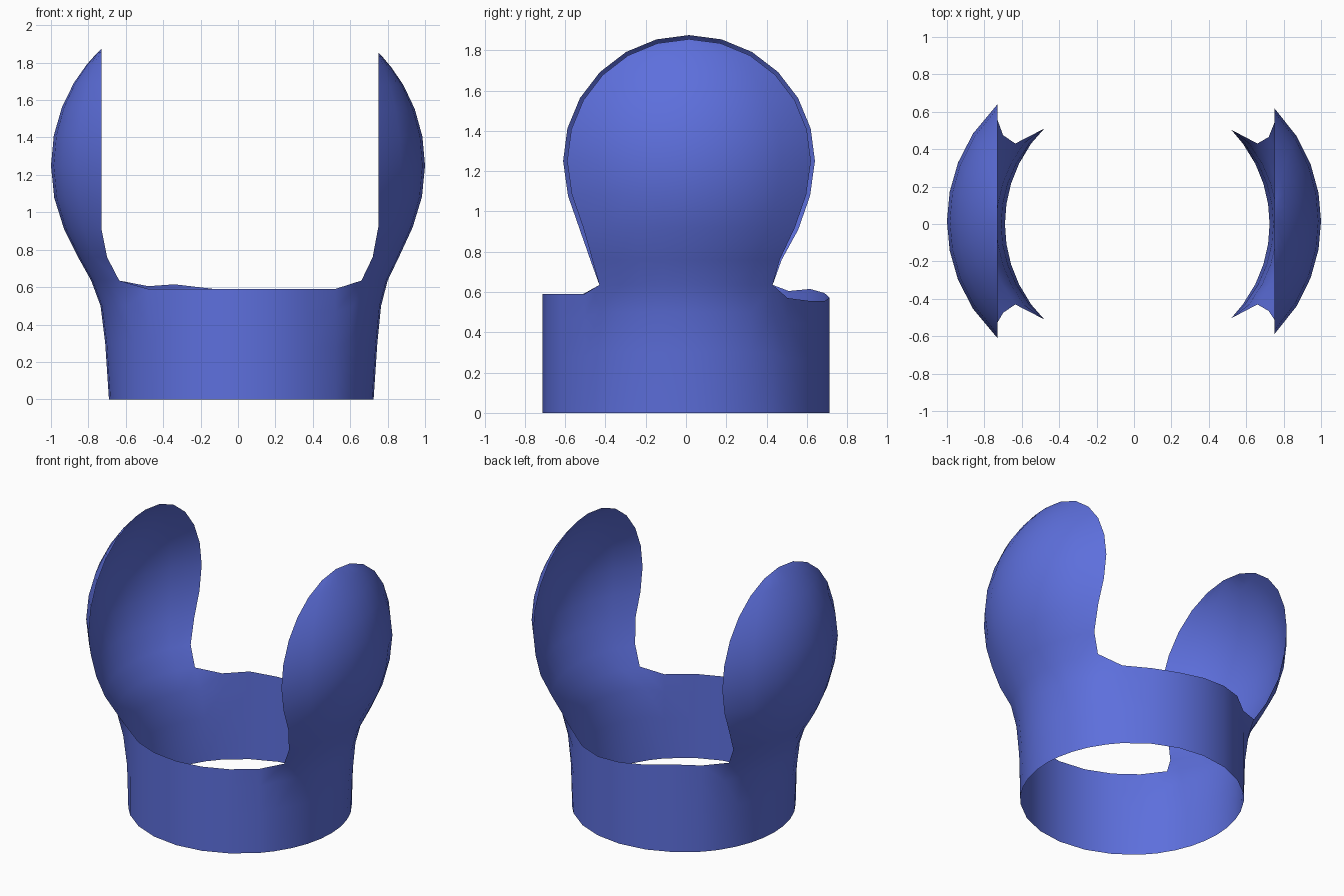
import bpy, bmesh, math

if "Cube" in bpy.data.objects:
    bpy.data.objects.remove(bpy.data.objects["Cube"])

SEG = 8              # columns across each cup
RING_R, RING_X = 0.712, 0.017
bm = bmesh.new()


def arc(u, w, h):
    """Rise at u (-1..1) of a circular arc with half chord w and sagitta h."""
    if w < 1e-4:
        return 0.0
    rad = (w * w + h * h) / (2 * h)
    return math.sqrt(rad * rad - (u * w) ** 2) - (rad - h)


def skin(grid):
    for a, b in zip(grid, grid[1:]):
        for i in range(len(a) - 1):
            quad = [a[i], a[i + 1], b[i + 1], b[i]]
            bm.faces.new(quad)


def cup(side, r, rim, lower):
    """Wall side that rises into a round dished cup; rows are z, half width, edge x, centre x."""
    depth = 1 - rim
    rad = (r * r + depth * depth) / (2 * depth)
    rows = [(z, w, e, c, 0.0) for z, w, e, c in lower]
    for deg in (-33, -16, 0, 15, 30, 45, 60, 75, 90):
        dz = r * math.sin(math.radians(deg))
        w = r * math.cos(math.radians(deg)) + (0.018 if deg < -20 else 0)
        if deg == 90:
            w = 0
        c = 1 - rad + math.sqrt(rad * rad - dz * dz)
        rows.append((1.25 + dz, w, rim, c, 0.015))
    grid = []
    for z, w, e, c, dy in rows:
        if w == 0:
            grid.append([bm.verts.new((side * e, dy, z))] * (SEG + 1))
            continue
        grid.append([bm.verts.new((side * (e + arc(2 * i / SEG - 1, w, c - e)),
                                   dy + w * (2 * i / SEG - 1), z)) for i in range(SEG + 1)])
    skin(grid[:-1])
    top, last = grid[-1][0], grid[-2]
    for i in range(SEG):
        bm.faces.new((last[i], last[i + 1], top))
    return grid


# Two cups with the wall below them
left = cup(-1, 0.625, 0.73, [(0, .43, .55, .69), (.3, .43, .56, .71), (.5, .43, .59, .735),
                             (.635, .43, .635, .785), (.76, .475, .70, .855)])
right = cup(1, 0.605, 0.75, [(0, .43, .582, .725), (.3, .43, .592, .745), (.5, .43, .615, .765),
                             (.635, .43, .66, .80), (.76, .465, .72, .86)])

# Front and back wall panels joining the cups
XS = (-.48, -.34, -.17, .02, .2, .37, .52)
FRONT = (.59,) * 7
BACK = (.605, .615, .595, .572, .555, .555, .57)
for sign, tops, col in ((-1, FRONT, 0), (1, BACK, SEG)):
    columns = [[left[k][col] for k in range(4)]]
    for x, top in zip(XS, tops):
        y = sign * math.sqrt(RING_R ** 2 - (x - RING_X) ** 2)
        columns.append([bm.verts.new((x, y, top * f)) for f in (0, .47, .79, 1)])
    columns.append([right[k][col] for k in range(4)])
    skin(columns)

bmesh.ops.recalc_face_normals(bm, faces=bm.faces)
mesh = bpy.data.meshes.new("cupped_ring")
bm.to_mesh(mesh)
bm.free()
obj = bpy.data.objects.new("cupped_ring", mesh)
bpy.context.collection.objects.link(obj)

mat = bpy.data.materials.new("blue")
mat.diffuse_color = (0.11, 0.16, 0.72, 1)
mat.use_nodes = True
mat.node_tree.nodes["Principled BSDF"].inputs["Base Color"].default_value = mat.diffuse_color
mesh.materials.append(mat)
for p in mesh.polygons:
    p.use_smooth = True
